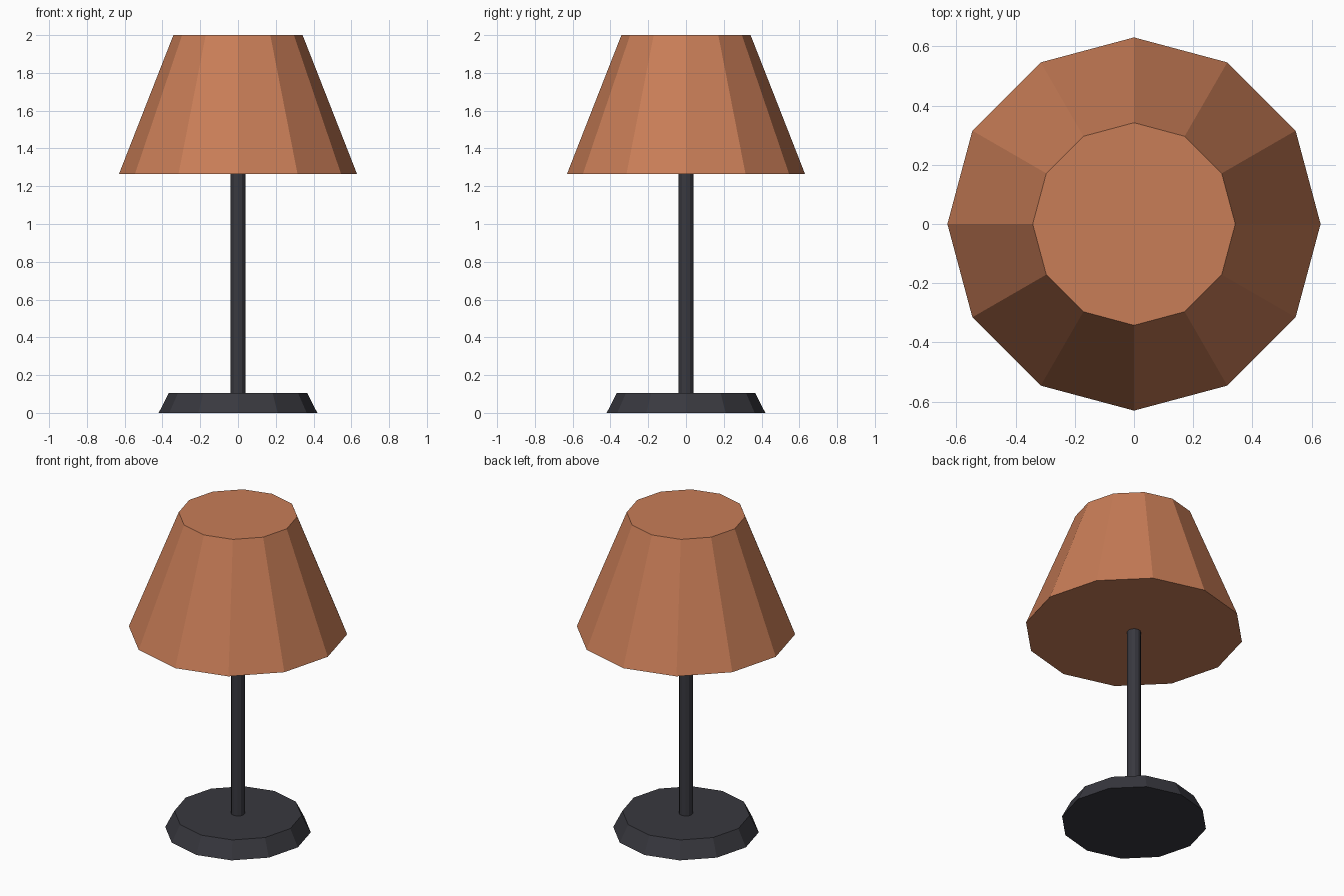
import bpy

SIDES = 12

cube = bpy.data.objects.get("Cube")
if cube:
    bpy.data.objects.remove(cube, do_unlink=True)


def make_material(name, rgb):
    mat = bpy.data.materials.new(name)
    mat.use_nodes = True
    color = (*rgb, 1.0)
    mat.diffuse_color = color
    mat.node_tree.nodes["Principled BSDF"].inputs["Base Color"].default_value = color
    return mat


def tapered(name, bottom_radius, top_radius, bottom, top, mat):
    """Closed flat-shaded frustum standing between two heights."""
    bpy.ops.mesh.primitive_cone_add(
        vertices=SIDES, radius1=bottom_radius, radius2=top_radius,
        depth=top - bottom, location=(0, 0, (bottom + top) / 2))
    obj = bpy.context.object
    obj.name = obj.data.name = name
    obj.data.materials.append(mat)
    return obj


terracotta = make_material("terracotta", (0.58, 0.205, 0.095))
charcoal = make_material("charcoal", (0.04, 0.04, 0.05))

# Foot, pole and closed shade
tapered("base", 0.42, 0.367, 0.0, 0.105, charcoal)
tapered("pole", 0.04, 0.04, 0.10, 1.30, charcoal)
tapered("shade", 0.63, 0.342, 1.265, 2.0, terracotta)
